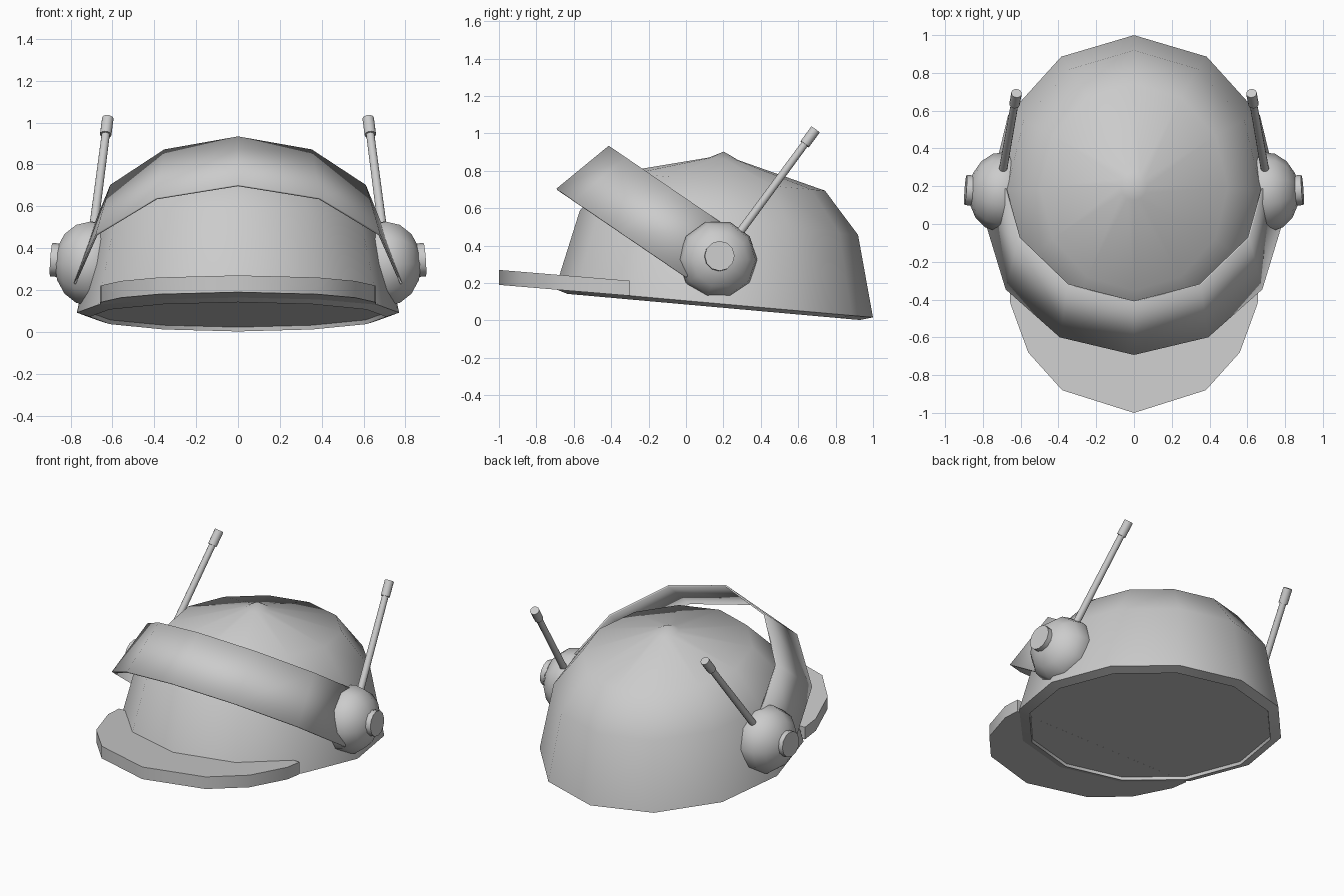
import bpy, bmesh
from math import sin, cos, pi, radians
from mathutils import Matrix, Vector

cube = bpy.data.objects.get("Cube")
if cube:
    bpy.data.objects.remove(cube)

grey = bpy.data.materials.new("plain grey")
grey.use_nodes = True
grey.diffuse_color = (0.6, 0.6, 0.6, 1)
grey.node_tree.nodes["Principled BSDF"].inputs["Base Color"].default_value = (0.6, 0.6, 0.6, 1)

SIDES = 12


def finish(name, bm, closed=True):
    """Turn a bmesh into a smooth object with sharp creases."""
    if closed:
        bmesh.ops.recalc_face_normals(bm, faces=bm.faces[:])
    mesh = bpy.data.meshes.new(name)
    bm.to_mesh(mesh)
    bm.free()
    mesh.materials.append(grey)
    mesh.shade_smooth()
    mesh.set_sharp_from_angle(angle=radians(40))
    obj = bpy.data.objects.new(name, mesh)
    bpy.context.collection.objects.link(obj)
    return obj


def rod(name, start, end, r1, r2, sides=SIDES):
    """Capped cylinder or cone between two points."""
    start, end = Vector(start), Vector(end)
    axis = end - start
    place = Matrix.Translation((start + end) / 2) @ axis.to_track_quat("Z", "Y").to_matrix().to_4x4()
    bm = bmesh.new()
    bmesh.ops.create_cone(bm, cap_ends=True, segments=sides, radius1=r1, radius2=r2,
                          depth=axis.length, matrix=place)
    return finish(name, bm)


# Helmet shell: oval rings (scale, height, shift) from the recessed floor,
# round the rim and up to a small peak, all tilted forward-up
bm = bmesh.new()
rings = []
for scale, z, shift in ((0.915, 0, 0), (0.92, -0.02, 0), (1, 0, 0), (0.875, 0.432, -0.012),
                        (0.645, 0.652, -0.013), (0.09, 0.774, -0.018)):
    rings.append([bm.verts.new((0.77 * scale * sin(2 * pi * i / SIDES),
                                0.853 * scale * cos(2 * pi * i / SIDES) + shift, z)) for i in range(SIDES)])
apex = bm.verts.new((0, -0.02, 0.812))
bm.faces.new(rings[0])
for i in range(SIDES):
    j = (i + 1) % SIDES
    for low, high in zip(rings, rings[1:]):
        bm.faces.new((low[i], low[j], high[j], high[i]))
    bm.faces.new((rings[-1][i], rings[-1][j], apex))
shell = finish("helmet_shell", bm)
shell.location = (0, 0.15, 0.092)
shell.rotation_euler.x = radians(-5.1)

# Bill: half-oval slab sloping down toward the shell
half = [(0.66, -0.3), (0.655, -0.42), (0.56, -0.68), (0.38, -0.88)]
outline = half + [(0, -1)] + [(-x, y) for x, y in reversed(half)]
bm = bmesh.new()
top = bm.faces.new([bm.verts.new((x, y, 0.19 - 0.083 * (y + 1))) for x, y in outline])
raised = bmesh.ops.extrude_face_region(bm, geom=[top])["geom"]
bmesh.ops.translate(bm, vec=(0, 0, 0.08), verts=[v for v in raised if isinstance(v, bmesh.types.BMVert)])
finish("bill", bm)

# Raised visor: thin half-ring, each edge a tilted half-oval
bm = bmesh.new()
edges = []
for rx, y, z, reach, rise in ((0.78, 0, 0.23, 0.69, 0.47), (0.70, 0.264, 0.47, 0.674, 0.46)):
    edges.append([bm.verts.new((rx * sin(a), y - reach * cos(a), z + rise * cos(a)))
                  for a in (radians(30 * k) for k in range(-3, 4))])
low, high = edges
for i in range(len(low) - 1):
    bm.faces.new((low[i], low[i + 1], high[i + 1], high[i]))
visor = finish("visor", bm, closed=False)
solid = visor.modifiers.new("thickness", "SOLIDIFY")
solid.thickness = 0.01
solid.offset = 0

# Ear pods, their buttons, and swept-back antennas on both sides
for side, s in (("left", 1), ("right", -1)):
    bm = bmesh.new()
    place = (Matrix.Translation((s * 0.70, 0.17, 0.325)) @ Matrix.Rotation(s * radians(6), 4, "Z")
             @ Matrix.Rotation(s * pi / 2, 4, "Y") @ Matrix.Diagonal((1, 1, 0.83, 1)))
    bmesh.ops.create_uvsphere(bm, u_segments=10, v_segments=8, radius=0.212, matrix=place)
    finish(side + "_ear_pod", bm)
    rod(side + "_ear_button", (s * 0.82, 0.175, 0.34), (s * 0.892, 0.18, 0.345), 0.08, 0.08)
    foot = Vector((s * 0.70, 0.25, 0.42))
    tip = Vector((s * 0.622, 0.692, 1.02))
    neck = foot.lerp(tip, 0.87)
    rod(side + "_antenna", foot, neck, 0.022, 0.02)
    rod(side + "_antenna_tip", neck, tip, 0.028, 0.028)
